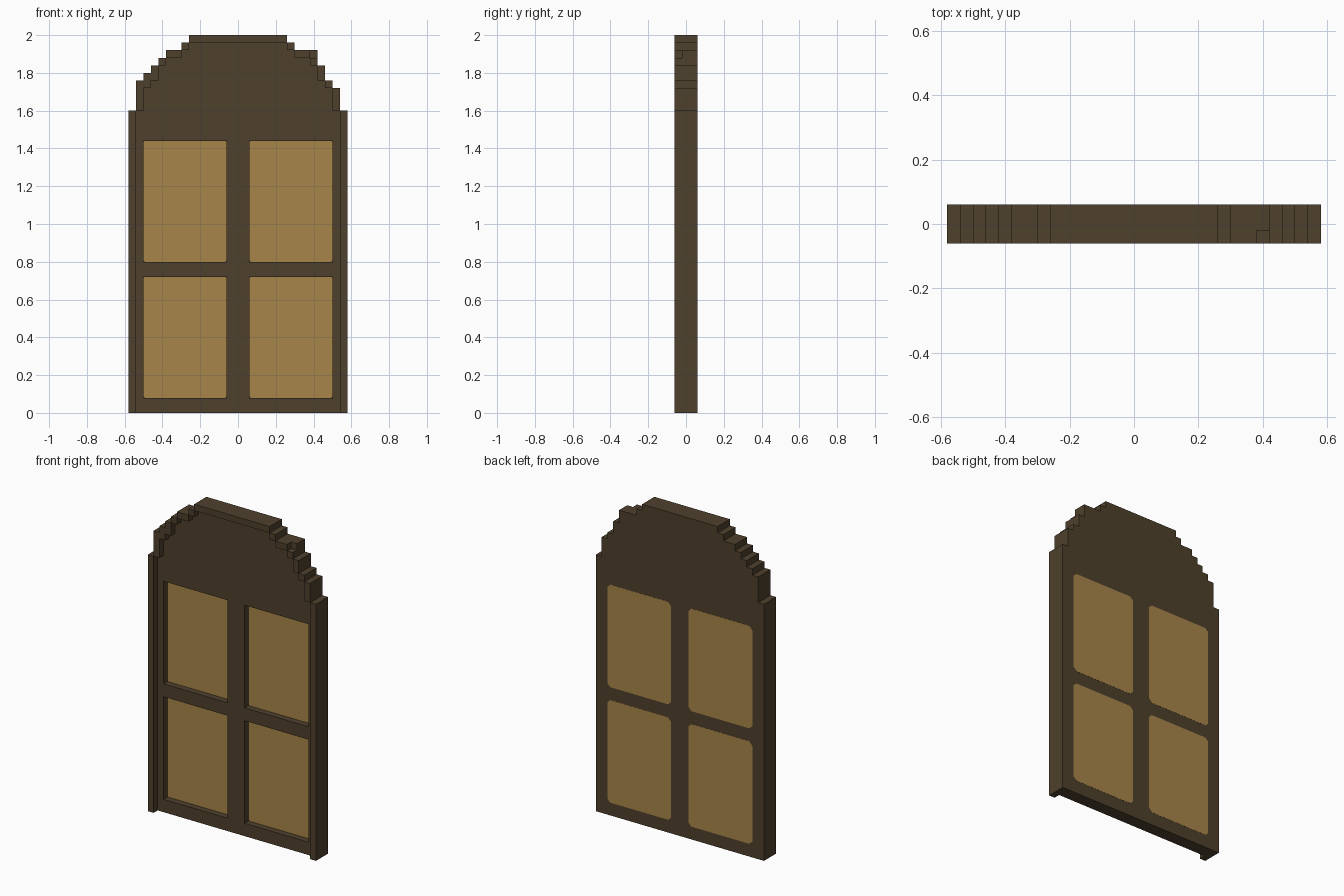
import bpy, bmesh

if "Cube" in bpy.data.objects:
    bpy.data.objects.remove(bpy.data.objects["Cube"])

U = 0.04                                    # block size
FRONT, FACE, GLASS, BACK = -0.06, -0.02, 0.02, 0.06


def material(name, color):
    m = bpy.data.materials.new(name)
    m.diffuse_color = (*color, 1)
    m.use_nodes = True
    m.node_tree.nodes["Principled BSDF"].inputs["Base Color"].default_value = m.diffuse_color
    return m


wood = material("dark wood", (0.0764, 0.0513, 0.0252))
amber = material("amber pane", (0.386, 0.235, 0.067))


def add_prism(bm, pts, y0, y1):
    """Extrude an outline of (x, z) points from y0 to y1."""
    a = [bm.verts.new((x, y0, z)) for x, z in pts]
    b = [bm.verts.new((x, y1, z)) for x, z in pts]
    bm.faces.new(a)
    bm.faces.new(b)
    for i in range(len(pts)):
        j = (i + 1) % len(pts)
        bm.faces.new((a[i], a[j], b[j], b[i]))


def make(name, prisms, mat):
    bm = bmesh.new()
    for pts, y0, y1 in prisms:
        add_prism(bm, pts, y0, y1)
    bmesh.ops.recalc_face_normals(bm, faces=bm.faces)
    me = bpy.data.meshes.new(name)
    bm.to_mesh(me)
    bm.free()
    me.materials.append(mat)
    ob = bpy.data.objects.new(name, me)
    bpy.context.collection.objects.link(ob)
    return ob


def rect(x0, x1, z0, z1, c=0.0):
    """Rectangle outline, with corners clipped by c."""
    if not c:
        return [(x0, z0), (x1, z0), (x1, z1), (x0, z1)]
    return [(x0 + c, z0), (x1 - c, z0), (x1, z0 + c), (x1, z1 - c),
            (x1 - c, z1), (x0 + c, z1), (x0, z1 - c), (x0, z0 + c)]


# Stepped arch: half width and the height it reaches
left = [(.58, 1.6), (.54, 1.76), (.50, 1.80), (.46, 1.84), (.42, 1.88),
        (.38, 1.92), (.30, 1.96), (.26, 2.0)]
right = [(.58, 1.6), (.54, 1.72), (.50, 1.76), (.46, 1.84), (.42, 1.92),
         (.30, 1.96), (.26, 2.0)]


def stairs(steps, side):
    pts, z = [], 0
    for x, top in steps:
        pts += [(side * x, z), (side * x, top)]
        z = top
    return pts


outline = stairs(right, 1) + stairs(left, -1)[::-1]
windows = [(x, x + .44, z, z + .64) for x in (-.50, .06) for z in (.08, .80)]

# Door panel with four recesses in its front
panel = make("door_panel", [(outline, FACE, BACK)], wood)
cutter = make("recess_cutter", [(rect(*w), FACE - .1, GLASS) for w in windows], wood)
mod = panel.modifiers.new("recesses", 'BOOLEAN')
mod.operation = 'DIFFERENCE'
mod.solver = 'EXACT'
mod.object = cutter
dg = bpy.context.evaluated_depsgraph_get()
cut = bpy.data.meshes.new_from_object(panel.evaluated_get(dg))
panel.modifiers.clear()
panel.data = cut
bpy.data.objects.remove(cutter)

# Raised rim blocks: inner x, outer x, bottom, top
rim = [(-.26, .26, 1.96, 2.0)]
for s in (-1, 1):
    blocks = [(.54, .58, 0, 1.6), (.38, .42, 1.84, 1.88),
              (.30, .38, 1.88, 1.92), (.26, .30, 1.92, 1.96)]
    if s < 0:
        blocks += [(.50, .54, 1.6, 1.76), (.46, .50, 1.72, 1.80), (.42, .46, 1.76, 1.84)]
    else:
        blocks += [(.50, .54, 1.6, 1.72), (.46, .50, 1.72, 1.76), (.42, .46, 1.76, 1.84)]
    rim += [(min(s * a, s * b), max(s * a, s * b), c, d) for a, b, c, d in blocks]
make("raised_rim", [(rect(*r), FRONT, FACE) for r in rim], wood)

# Thin amber panes on the recess floors and on the back
make("front_panes", [(rect(*w, .008), GLASS - .001, GLASS + .001) for w in windows], amber)
make("back_panes", [(rect(*w, .02), BACK - .001, BACK + .001) for w in windows], amber)
